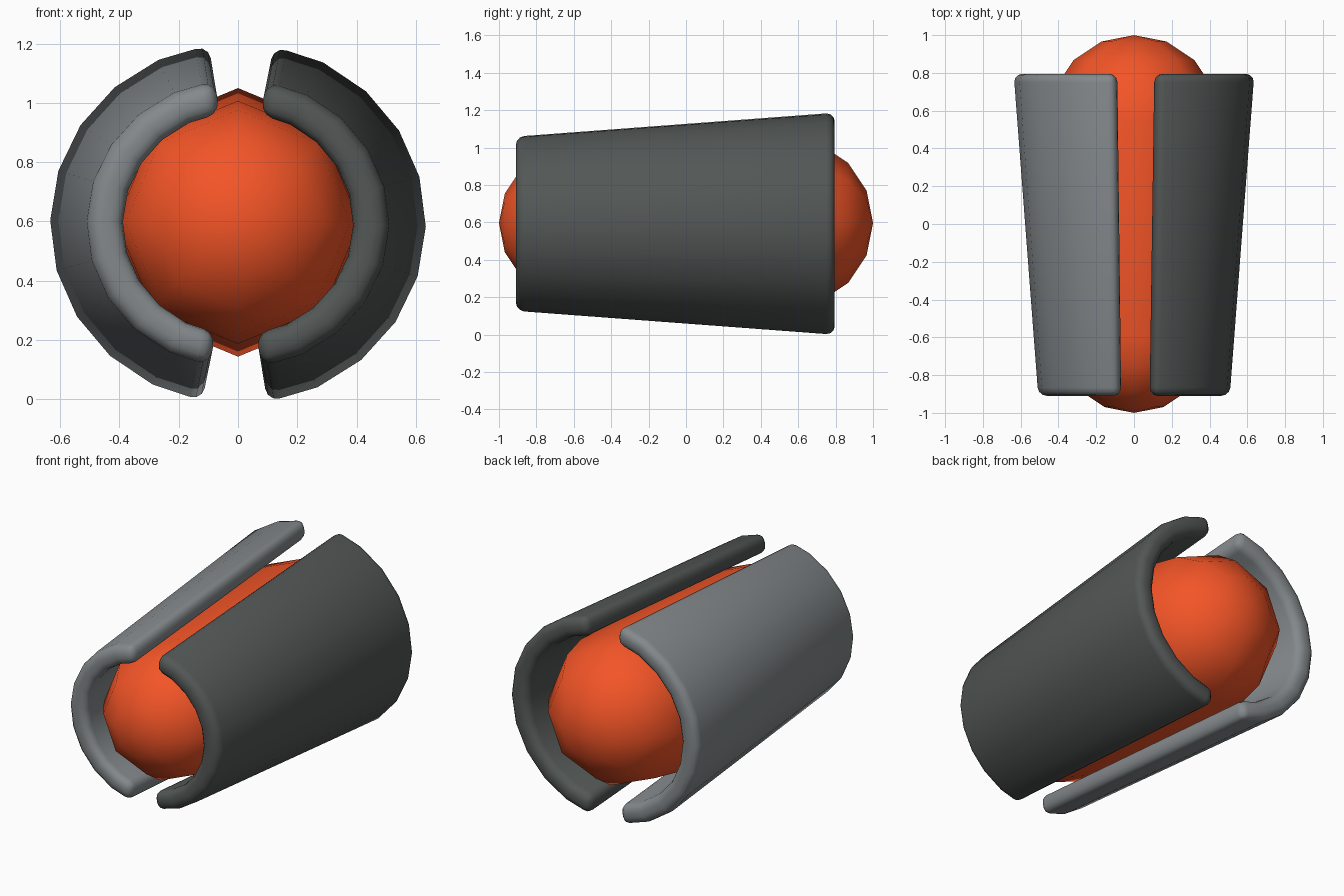
import bpy, bmesh
from math import sin, cos, pi, radians

if "Cube" in bpy.data.objects:
    bpy.data.objects.remove(bpy.data.objects["Cube"])


def finish(name, bm, color):
    bmesh.ops.recalc_face_normals(bm, faces=bm.faces)
    me = bpy.data.meshes.new(name)
    bm.to_mesh(me)
    bm.free()
    for p in me.polygons:
        p.use_smooth = True
    mat = bpy.data.materials.new(name + "_color")
    mat.diffuse_color = (*color, 1)
    mat.use_nodes = True
    mat.node_tree.nodes["Principled BSDF"].inputs["Base Color"].default_value = mat.diffuse_color
    me.materials.append(mat)
    ob = bpy.data.objects.new(name, me)
    bpy.context.collection.objects.link(ob)
    return ob


def bridge(bm, a, b):
    n = len(a)
    for i in range(n):
        j = (i + 1) % n
        bm.faces.new((a[i], a[j], b[j], b[i]))


# Core: eight-sided tapered capsule lying along y
def core(sides=8):
    bm = bmesh.new()
    steps = [radians(22.5 * k) for k in (1, 2, 3, 4)]
    prof = [(-0.59 - 0.41 * cos(a), 0.41 * sin(a)) for a in steps]
    prof += [(0.547 + 0.453 * cos(a), 0.453 * sin(a)) for a in reversed(steps)]
    rings = [[bm.verts.new((r * sin(2 * pi * i / sides), y,
                            0.597 + r * cos(2 * pi * i / sides)))
              for i in range(sides)] for y, r in prof]
    for a, b in zip(rings, rings[1:]):
        bridge(bm, a, b)
    for ring, y in ((rings[0], -1), (rings[-1], 1)):
        tip = bm.verts.new((0, y, 0.597))
        for i in range(sides):
            bm.faces.new((ring[i], ring[(i + 1) % sides], tip))
    return finish("core", bm, (0.9, 0.09, 0.02))


# Shell: thick tapered arc with rounded rims; turn = 1 is the other half
def shell(name, turn, color, segs=10):
    bm = bmesh.new()
    s = -1 if turn else 1
    # y, outer x/z radius, inner x/z radius
    corners = [(-0.91, 0.507, 0.484, 0.385, 0.372),
               (0.795, 0.637, 0.613, 0.517, 0.497)]
    rings = []
    for k in range(segs + 1):
        a = radians(9 + (169 - 9) * k / segs)
        f, b = corners
        pts = [(f[1], f[0], f[2]), (b[1], b[0], b[2]),
               (b[3], b[0], b[4]), (f[3], f[0], f[4])]
        rings.append([bm.verts.new((-s * rx * sin(a), y, 0.593 + s * rz * cos(a)))
                      for rx, y, rz in pts])
    for a, b in zip(rings, rings[1:]):
        bridge(bm, a, b)
    bm.faces.new(rings[0])
    bm.faces.new(rings[-1])
    bmesh.ops.recalc_face_normals(bm, faces=bm.faces)
    edges = [e for e in bm.edges if e.calc_face_angle(0) > radians(45)]
    bmesh.ops.bevel(bm, geom=edges, offset=0.045, offset_type='OFFSET',
                    segments=3, profile=0.5, affect='EDGES', clamp_overlap=True)
    return finish(name, bm, color)


core()
shell("left_shell", 0, (0.23, 0.25, 0.26))
shell("right_shell", 1, (0.085, 0.095, 0.09))
